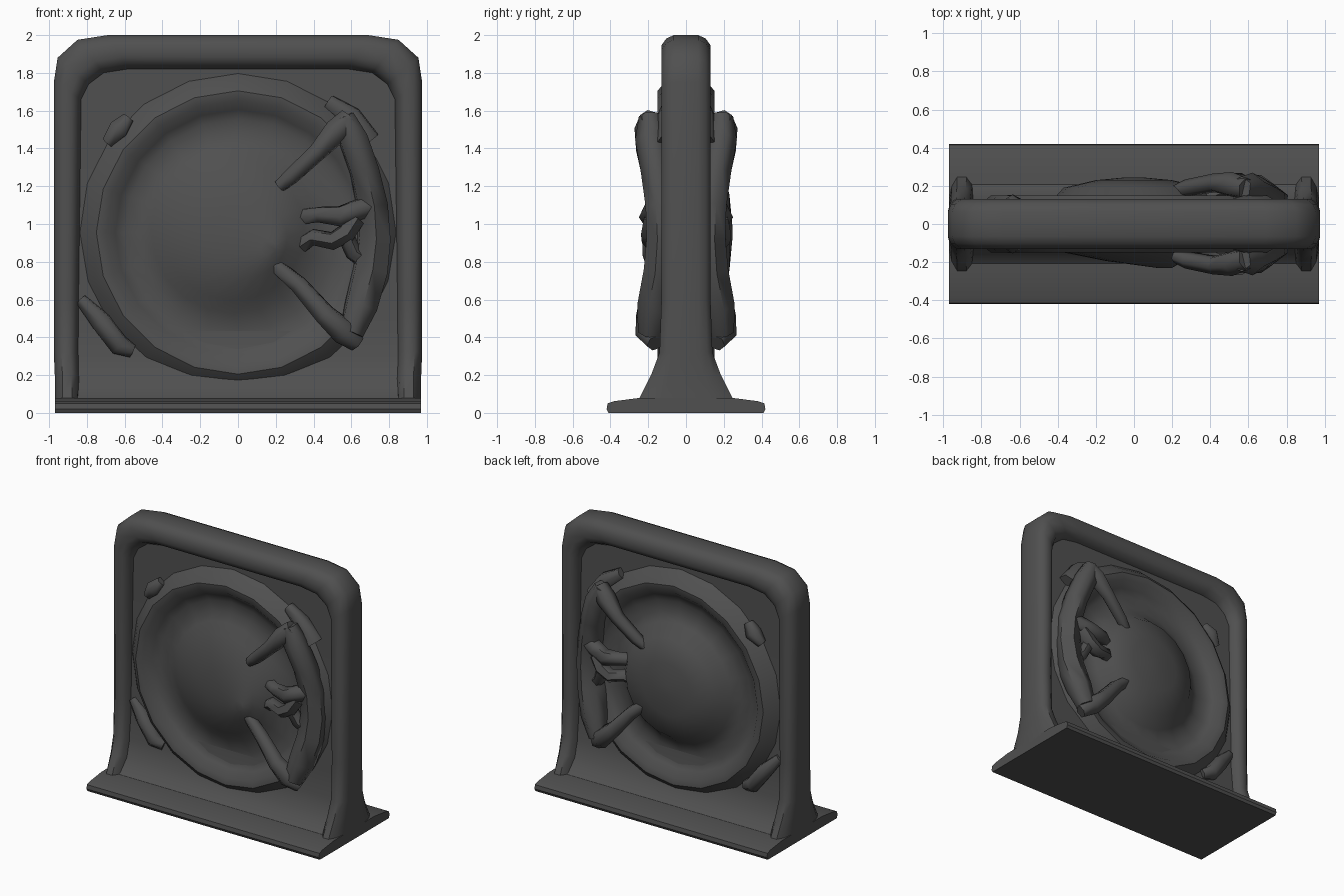
import bpy, bmesh, math

if "Cube" in bpy.data.objects:
    bpy.data.objects.remove(bpy.data.objects["Cube"])

grey = bpy.data.materials.new("dark_grey")
grey.use_nodes = True
colour = (0.08, 0.08, 0.08, 1)
grey.diffuse_color = colour
bsdf = grey.node_tree.nodes["Principled BSDF"]
bsdf.inputs["Base Color"].default_value = colour
bsdf.inputs["Roughness"].default_value = 0.8


def finish(ob, angle):
    bpy.ops.object.select_all(action='DESELECT')
    ob.select_set(True)
    bpy.context.view_layer.objects.active = ob
    bpy.ops.object.shade_smooth_by_angle(angle=math.radians(angle))


def loft(name, rings, angle=50):
    """Skin a list of closed rings that have equal point counts, and cap the ends."""
    bm = bmesh.new()
    vs = [[bm.verts.new(p) for p in ring] for ring in rings]
    n = len(rings[0])
    for a, b in zip(vs, vs[1:]):
        for i in range(n):
            j = (i + 1) % n
            bm.faces.new((a[i], a[j], b[j], b[i]))
    bm.faces.new(vs[0])
    bm.faces.new(vs[-1])
    bmesh.ops.recalc_face_normals(bm, faces=bm.faces)
    me = bpy.data.meshes.new(name)
    bm.to_mesh(me)
    bm.free()
    me.materials.append(grey)
    ob = bpy.data.objects.new(name, me)
    bpy.context.collection.objects.link(ob)
    finish(ob, angle)


def extrude_x(name, half, width):
    """Extrude a y-z half profile, mirrored front to back, along x."""
    prof = half + [(-y, z) for y, z in reversed(half)]
    loft(name, [[(x, y, z) for y, z in prof] for x in (-width, width)], 35)


def tube(name, paths):
    """Tapered tubes (x, depth, z, radius) on the front and the back."""
    cu = bpy.data.curves.new(name, 'CURVE')
    cu.dimensions = '3D'
    cu.bevel_depth = 1
    cu.bevel_resolution = 1
    cu.use_fill_caps = True
    for side in (-1, 1):
        for path in paths:
            sp = cu.splines.new('POLY')
            sp.points.add(len(path) - 1)
            for pt, (x, d, z, r) in zip(sp.points, path):
                pt.co = (x, side * d, z, 1)
                pt.radius = r
    cu.materials.append(grey)
    ob = bpy.data.objects.new(name, cu)
    bpy.context.collection.objects.link(ob)
    bpy.ops.object.select_all(action='DESELECT')
    ob.select_set(True)
    bpy.context.view_layer.objects.active = ob
    bpy.ops.object.convert(target='MESH')
    finish(bpy.context.view_layer.objects.active, 60)


# Foot plate and the recessed panel with its sloping lower edge
extrude_x("foot", [(0.41, 0), (0.42, 0.02), (0.415, 0.05), (0.38, 0.062), (0.24, 0.08)], 0.97)
extrude_x("panel", [(0.24, 0.06), (0.19, 0.09), (0.12, 0.18), (0.085, 0.3), (0.07, 0.5),
                    (0.06, 1.6), (0.06, 1.9)], 0.86)

# Arched frame: outer point, inner point and half depth at each station
left = [((-0.97, 0.05), (-0.83, 0.05), 0.26), ((-0.97, 0.1), (-0.83, 0.1), 0.235),
        ((-0.97, 0.2), (-0.835, 0.2), 0.185), ((-0.975, 0.32), (-0.84, 0.32), 0.14),
        ((-0.975, 0.6), (-0.84, 0.6), 0.13), ((-0.975, 1.75), (-0.83, 1.66), 0.13),
        ((-0.955, 1.88), (-0.79, 1.74), 0.13), ((-0.85, 1.975), (-0.71, 1.8), 0.13),
        ((-0.69, 2.0), (-0.58, 1.82), 0.13)]
stations = left + [((-o[0], o[1]), (-i[0], i[1]), d) for o, i, d in reversed(left)]
section = [(0, -0.5), (0.1, -0.8), (0.3, -1), (0.65, -1), (0.85, -0.85), (1, -0.45)]
section += [(t, -d) for t, d in reversed(section)]
loft("frame", [[(o[0] + (i[0] - o[0]) * t, d * v, o[1] + (i[1] - o[1]) * t)
                for t, v in section] for o, i, d in stations], 45)

# Round rim, hollow bowl and centre dome on each face: radius, depth, offset of centre
rim = [(0.85, 0.05, 0), (0.8, 0.11, 0), (0.75, 0.15, 0), (0.7, 0.145, 0),
       (0.65, 0.095, 0), (0.6, 0.075, 0), (0.52, 0.075, 0)]
domes = {"front": [(0.44, 0.1, -0.02), (0.37, 0.145, -0.02), (0.2, 0.195, 0.06), (0.04, 0.23, 0.16)],
         "back": [(0.45, 0.1, 0), (0.37, 0.19, 0), (0.2, 0.23, 0), (0.04, 0.245, 0)]}
for label, dome in domes.items():
    side = -1 if label == "front" else 1
    loft(label + "_speaker_cone",
         [[(s + r * math.cos(a * math.tau / 20), side * d,
            0.955 - s / 2 + r * math.sin(a * math.tau / 20)) for a in range(20)]
          for r, d, s in rim + dome], 40)

# Bracket arms over the bowl, joined by a broad curved bar at the side
tube("upper_arms", [[(0.22, 0.17, 1.2, 0.035), (0.28, 0.19, 1.25, 0.045), (0.42, 0.215, 1.38, 0.05),
                     (0.52, 0.205, 1.49, 0.07), (0.59, 0.185, 1.56, 0.06)]])
tube("lower_arms", [[(0.2, 0.16, 0.78, 0.04), (0.32, 0.185, 0.68, 0.05), (0.46, 0.205, 0.52, 0.06),
                     (0.56, 0.195, 0.43, 0.075), (0.63, 0.16, 0.37, 0.05)]])
tube("side_bars", [[(0.56, 0.19, 1.57, 0.06), (0.61, 0.185, 1.45, 0.085), (0.67, 0.155, 1.28, 0.085),
                    (0.71, 0.125, 1.1, 0.09), (0.72, 0.115, 0.92, 0.095), (0.7, 0.125, 0.75, 0.1),
                    (0.65, 0.165, 0.56, 0.095), (0.6, 0.185, 0.42, 0.07)]])

# Forked clips between the arms
tube("clips", [[(0.72, 0.14, 1.1, 0.06), (0.62, 0.175, 1.07, 0.06), (0.54, 0.19, 1.04, 0.06),
                (0.43, 0.17, 1.05, 0.045), (0.35, 0.11, 1.04, 0.045)],
               [(0.62, 0.17, 1.03, 0.055), (0.57, 0.185, 0.95, 0.055), (0.5, 0.185, 0.91, 0.05),
                (0.4, 0.16, 0.93, 0.045), (0.34, 0.11, 0.89, 0.045)],
               [(0.57, 0.175, 0.94, 0.045), (0.61, 0.155, 0.85, 0.045), (0.68, 0.13, 0.8, 0.05)]])

# Fixing lugs on the rim
tube("lower_lugs", [[(-0.83, 0.06, 0.6, 0.035), (-0.72, 0.085, 0.48, 0.06),
                     (-0.63, 0.095, 0.36, 0.06), (-0.56, 0.08, 0.33, 0.04)]])
tube("upper_lugs", [[(-0.69, 0.08, 1.43, 0.035), (-0.63, 0.095, 1.5, 0.06), (-0.58, 0.08, 1.56, 0.035)]])
tube("corner_lugs", [[(0.48, 0.08, 1.65, 0.04), (0.6, 0.095, 1.57, 0.06), (0.7, 0.09, 1.44, 0.06)]])
